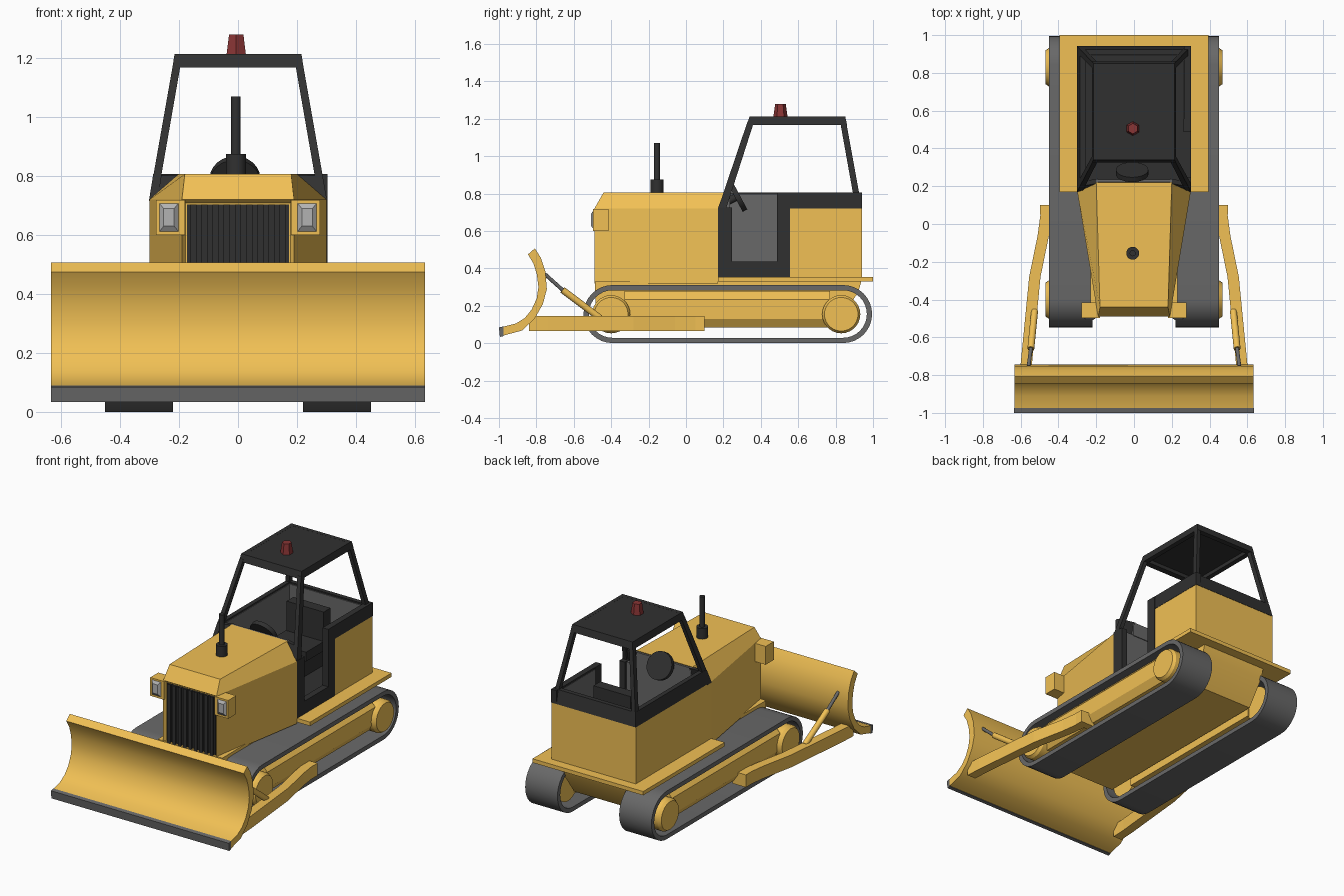
import bpy
import bmesh
import math
from mathutils import Vector

if "Cube" in bpy.data.objects:
    bpy.data.objects.remove(bpy.data.objects["Cube"], do_unlink=True)


def material(name, r, g, b):
    m = bpy.data.materials.new(name)
    m.use_nodes = True
    m.diffuse_color = (r, g, b, 1)
    m.node_tree.nodes["Principled BSDF"].inputs["Base Color"].default_value = (r, g, b, 1)
    return m


YELLOW = material("yellow_paint", 0.88, 0.53, 0.09)
BLACK = material("black_paint", 0.03, 0.03, 0.03)
GREY = material("grey_steel", 0.14, 0.14, 0.14)
RED = material("red_lens", 0.25, 0.035, 0.035)
GLASS = material("pale_lens", 0.45, 0.45, 0.45)


def finish(name, bm, mat, smooth=False):
    bmesh.ops.recalc_face_normals(bm, faces=bm.faces)
    mesh = bpy.data.meshes.new(name)
    bm.to_mesh(mesh)
    bm.free()
    ob = bpy.data.objects.new(name, mesh)
    bpy.context.collection.objects.link(ob)
    mesh.materials.append(mat)
    if smooth:
        bpy.ops.object.select_all(action="DESELECT")
        ob.select_set(True)
        bpy.context.view_layer.objects.active = ob
        bpy.ops.object.shade_smooth_by_angle(angle=math.radians(35))
    return ob


def hull(name, points, mat):
    bm = bmesh.new()
    for p in points:
        bm.verts.new(p)
    bmesh.ops.convex_hull(bm, input=bm.verts)
    bmesh.ops.dissolve_limit(bm, angle_limit=0.01, verts=bm.verts, edges=bm.edges)
    return finish(name, bm, mat)


def box(name, xs, ys, zs, mat):
    return hull(name, [(x, y, z) for x in xs for y in ys for z in zs], mat)


def rod(name, a, b, r, mat, r2=None, sides=20):
    a, b = Vector(a), Vector(b)
    bm = bmesh.new()
    bmesh.ops.create_cone(bm, cap_ends=True, segments=sides, radius1=r,
                          radius2=r if r2 is None else r2, depth=(b - a).length)
    turn = (b - a).to_track_quat("Z", "Y").to_matrix().to_4x4()
    turn.translation = (a + b) / 2
    bm.transform(turn)
    return finish(name, bm, mat, sides > 8)


def skin(loops, closed=False):
    """Join equal-length loops of points with quads."""
    bm = bmesh.new()
    vs = [[bm.verts.new(p) for p in loop] for loop in loops]
    n = len(vs[0])
    for i in range(len(vs) if closed else len(vs) - 1):
        a, b = vs[i], vs[(i + 1) % len(vs)]
        for j in range(n):
            k = (j + 1) % n
            bm.faces.new((a[j], a[k], b[k], b[j]))
    if not closed:
        bm.faces.new(vs[0])
        bm.faces.new(vs[-1])
    bmesh.ops.recalc_face_normals(bm, faces=bm.faces)
    return bm


def prism(name, profile, x0, x1, mat):
    return finish(name, skin([[(x, y, z) for y, z in profile] for x in (x0, x1)]), mat, True)


# Tracks
def stadium(x, r):
    pts = []
    for cy, start in ((0.84, -90), (-0.393, 90)):
        for i in range(17):
            a = math.radians(start + i * 180 / 16)
            pts.append((x, cy + r * math.cos(a), 0.156 + r * math.sin(a)))
    return pts


for s, side in ((1, "left"), (-1, "right")):
    outer, inner = 0.45 * s, 0.22 * s
    finish(side + "_track", skin([stadium(outer, 0.155), stadium(inner, 0.155),
                                  stadium(inner, 0.127), stadium(outer, 0.127)], True), GREY, True)
    section = [(0.25, 0.085), (0.41, 0.085), (0.44, 0.13), (0.44, 0.235), (0.40, 0.278), (0.25, 0.278)]
    hull(side + "_track_frame", [(x * s, y, z) for x, z in section for y in (-0.33, 0.77)], YELLOW)
    for part, y in (("idler", -0.4), ("sprocket", 0.83)):
        rod(f"{side}_{part}", (0.26 * s, y, 0.155), (0.45 * s, y, 0.155), 0.102, YELLOW, sides=28)
        rod(f"{side}_{part}_cap", (0.45 * s, y, 0.155), (0.468 * s, y, 0.155), 0.102, YELLOW, 0.09, 28)

# Chassis and deck
prism("chassis", [(-0.488, 0.33), (-0.48, 0.115), (0.81, 0.115), (0.92, 0.27), (0.94, 0.34)],
      -0.23, 0.23, YELLOW)
box("deck", (-0.395, 0.395), (0.17, 1.0), (0.33, 0.355), YELLOW)

# Hood with a recessed grille that runs to its lower edge
hood = skin([[(-f, fy, z), (f, fy, z), (r, ry, z), (-r, ry, z)] for f, fy, r, ry, z in
             ((0.19, -0.49, 0.3, 0.17, 0.32), (0.19, -0.49, 0.3, 0.17, 0.72),
              (0.18, -0.44, 0.2, 0.22, 0.807))])
nose = min(hood.faces, key=lambda f: f.calc_center_median().y + abs(f.normal.z))
bmesh.ops.inset_individual(hood, faces=[nose], thickness=0.017, depth=-0.018)
for v in nose.verts:
    if v.co.z < 0.5:
        v.co.z = 0.322
finish("hood", hood, YELLOW)
box("grille", (-0.173, 0.173), (-0.476, -0.47), (0.322, 0.703), BLACK)
for i in range(9):
    x = -0.152 + i * 0.038
    box("grille_fin", (x - 0.011, x + 0.011), (-0.488, -0.474), (0.322, 0.703), BLACK)

# Headlights
for s in (-1, 1):
    box("headlight_housing", (0.18 * s, 0.278 * s), (-0.497, -0.415), (0.6, 0.718), YELLOW)
    c = 0.234 * s
    hull("headlight_lens", [(c + dx * w, y, 0.66 + dz * h) for dx in (-1, 1) for dz in (-1, 1)
                            for y, w, h in ((-0.495, 0.034, 0.05), (-0.509, 0.018, 0.03))], GLASS)

# Exhaust
rod("exhaust_base", (-0.007, -0.155, 0.8), (-0.007, -0.155, 0.875), 0.034, BLACK)
rod("exhaust_pipe", (-0.007, -0.155, 0.87), (-0.007, -0.155, 1.07), 0.016, BLACK)

# Cab walls: yellow panels, leaning black band, grey lining
box("cab_right_wall", (-0.3, -0.275), (0.17, 0.94), (0.355, 0.72), YELLOW)
box("cab_left_wall", (0.275, 0.3), (0.55, 0.94), (0.355, 0.72), YELLOW)
box("cab_rear_wall", (-0.3, 0.3), (0.915, 0.94), (0.355, 0.72), YELLOW)
hull("right_band", [(x - dx, y, z) for x, y0, y1, z in ((-0.272, 0.17, 0.942, 0.72), (-0.258, 0.2, 0.925, 0.807))
                    for y in (y0, y1) for dx in (0, 0.029)], BLACK)
hull("rear_band", [(x * s, y - dy, z) for x, y, z in ((0.301, 0.942, 0.72), (0.286, 0.925, 0.807))
                   for s in (-1, 1) for dy in (0, 0.029)], BLACK)
box("left_band", (0.264, 0.302), (0.487, 0.942), (0.72, 0.807), BLACK)
box("cab_floor", (-0.275, 0.275), (0.17, 0.915), (0.355, 0.43), BLACK)
box("right_lining", (-0.275, -0.256), (0.22, 0.9), (0.43, 0.795), GREY)
box("left_lining", (0.262, 0.275), (0.55, 0.9), (0.43, 0.795), GREY)
box("rear_lining", (-0.262, 0.262), (0.892, 0.915), (0.43, 0.795), GREY)
box("firewall", (-0.262, 0.262), (0.17, 0.23), (0.43, 0.72), GREY)
hull("dashboard", [(x, y, z) for x in (-0.2, 0.2) for y, z in
                   ((0.18, 0.715), (0.235, 0.715), (0.222, 0.805), (0.235, 0.805))], GREY)

# Doorway frame
box("door_sill", (0.262, 0.303), (0.17, 0.555), (0.355, 0.437), BLACK)
box("door_front_frame", (0.262, 0.303), (0.17, 0.247), (0.355, 0.725), BLACK)
box("door_rear_frame", (0.262, 0.303), (0.487, 0.555), (0.355, 0.807), BLACK)


# Cab posts and windscreen corners
def post(name, s, low, high):
    hull(name, [(x * s, y, z) for (x0, x1, y0, y1, z) in (low, high)
                for x in (x0, x1) for y in (y0, y1)], BLACK)


for s in (-1, 1):
    post("front_post", s, (0.275, 0.302, 0.17, 0.213, 0.715), (0.193, 0.219, 0.329, 0.364, 1.185))
    post("rear_post", s, (0.261, 0.287, 0.893, 0.926, 0.8), (0.193, 0.219, 0.824, 0.856, 1.185))
    hull("windscreen_corner", [(x * s, y + dy, z) for dy in (0, 0.025) for x, y, z in
                               ((0.19, 0.215, 0.805), (0.284, 0.2, 0.8),
                                (0.3, 0.168, 0.715), (0.19, 0.19, 0.72))], BLACK)

# Roof: sloped rim around a thin panel
rim = [[(-x, y0, z), (x, y0, z), (x, y1, z), (-x, y1, z)] for x, y0, y1, z in
       ((0.222, 0.326, 0.861, 1.168), (0.215, 0.34, 0.851, 1.213),
        (0.19, 0.365, 0.826, 1.213), (0.19, 0.365, 0.826, 1.168))]
finish("roof_rim", skin(rim, True), BLACK)
box("roof_panel", (-0.195, 0.195), (0.36, 0.831), (1.192, 1.2125), BLACK)
rod("beacon", (-0.006, 0.505, 1.21), (-0.006, 0.505, 1.28), 0.038, RED, 0.028, 6)

# Seat and steering
box("seat_base", (-0.1, 0.1), (0.53, 0.72), (0.43, 0.55), BLACK)
box("seat_cushion", (-0.135, 0.135), (0.5, 0.74), (0.55, 0.61), BLACK)
box("seat_back", (-0.13, 0.135), (0.68, 0.75), (0.6, 0.8), BLACK)
hub, axis = Vector((-0.01, 0.275, 0.785)), Vector((0, 0.88, 0.47))
rod("steering_wheel", hub - axis * 0.014, hub + axis * 0.014, 0.086, BLACK, sides=24)
rod("steering_column", hub - axis * 0.1, hub, 0.02, BLACK)

# Blade
front = [(-0.845, 0.475), (-0.815, 0.425), (-0.797, 0.367), (-0.789, 0.3), (-0.798, 0.24),
         (-0.825, 0.18), (-0.862, 0.135), (-0.91, 0.105), (-0.98, 0.088)]
back = [(-0.98, 0.04), (-0.877, 0.068), (-0.81, 0.13), (-0.765, 0.21), (-0.744, 0.29),
        (-0.752, 0.385), (-0.775, 0.455), (-0.808, 0.507)]
prism("blade", front + back, -0.633, 0.633, YELLOW)
prism("cutting_edge", [(-1.0, 0.085), (-0.975, 0.09), (-0.975, 0.038), (-0.995, 0.034)],
      -0.634, 0.634, GREY)

# Push arms and lift cylinders
arm_path = [(0.605, -0.84), (0.6, -0.74), (0.555, -0.28), (0.51, -0.06), (0.49, 0.09)]
for s in (-1, 1):
    loops = [[((x - dx) * s, y, z) for dx, z in ((0, 0.065), (0, 0.145), (0.06, 0.145), (0.06, 0.065))]
             for x, y in arm_path]
    finish("push_arm", skin(loops), YELLOW)
    box("arm_pivot", (0.4 * s, 0.497 * s), (0.05, 0.1), (0.065, 0.145), YELLOW)
    rod("lift_cylinder", (0.526 * s, -0.46, 0.135), (0.546 * s, -0.66, 0.285), 0.018, YELLOW)
    rod("lift_rod", (0.546 * s, -0.66, 0.285), (0.558 * s, -0.755, 0.37), 0.01, GREY)
